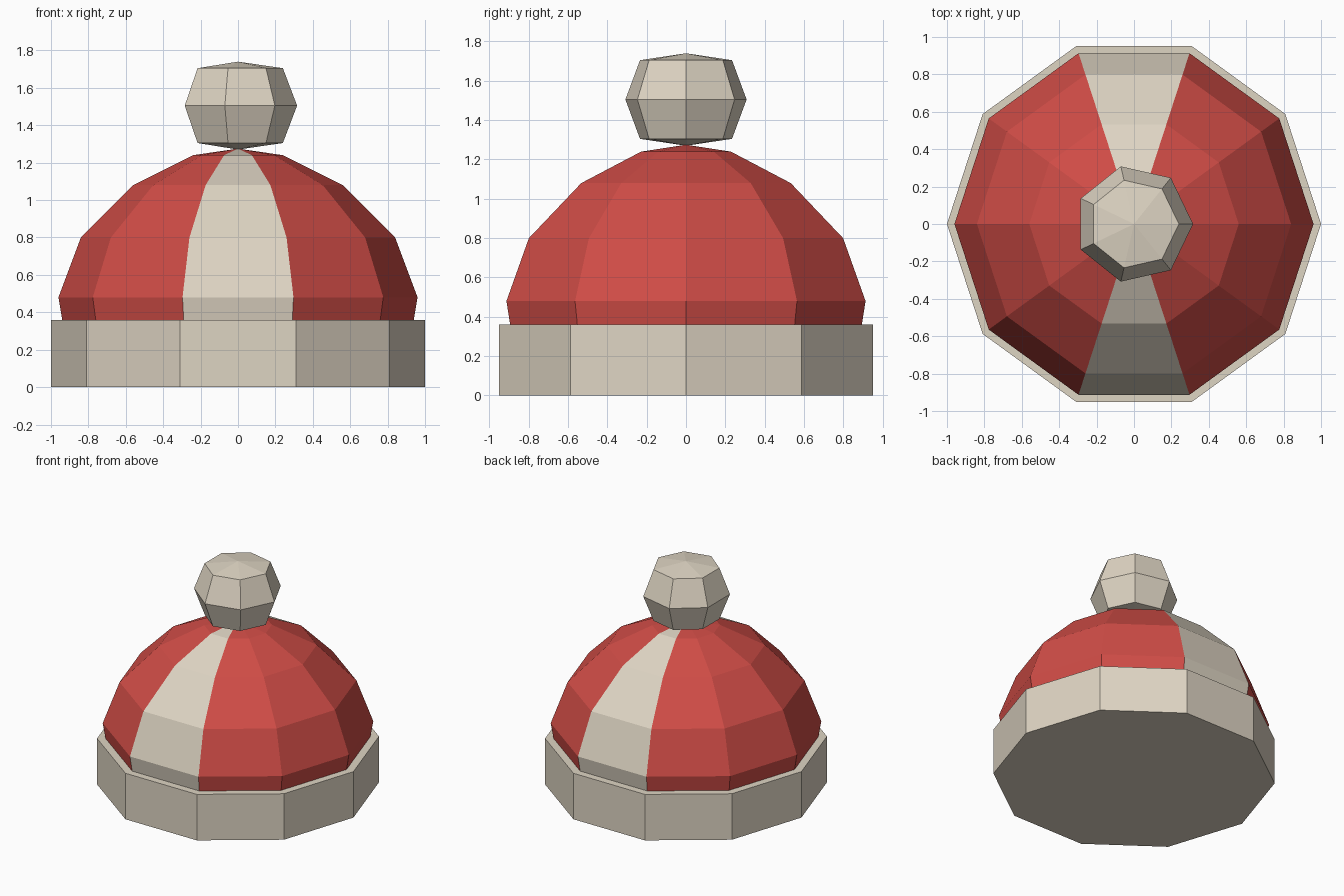
import bpy, bmesh, math

cube = bpy.data.objects.get("Cube")
if cube:
    bpy.data.objects.remove(cube, do_unlink=True)


def material(name, rgb):
    mat = bpy.data.materials.new(name)
    mat.use_nodes = True
    mat.diffuse_color = (*rgb, 1)
    mat.node_tree.nodes["Principled BSDF"].inputs["Base Color"].default_value = (*rgb, 1)
    return mat


cream = material("cream wool", (0.73, 0.66, 0.545))
red = material("red wool", (0.63, 0.073, 0.062))


def lathe(name, profile, sides, mats, stripe=False):
    """Flat-faced turned part from (radius, height) points, listed bottom to top."""
    bm = bmesh.new()
    rings = []
    for r, z in profile:
        if r == 0:
            rings.append([bm.verts.new((0, 0, z))] * sides)
        else:
            angles = [math.tau * i / sides for i in range(sides)]
            rings.append([bm.verts.new((r * math.cos(a), r * math.sin(a), z)) for a in angles])
    for low, high in zip(rings, rings[1:]):
        for i in range(sides):
            j = (i + 1) % sides
            corners = dict.fromkeys((low[i], low[j], high[j], high[i]))
            bm.faces.new(list(corners))
    # Close open ends
    for ring in (rings[0], rings[-1]):
        if ring[0] is not ring[1]:
            bm.faces.new(ring)
    bmesh.ops.recalc_face_normals(bm, faces=bm.faces)
    # Contrasting panel down the front and back
    if stripe:
        for f in bm.faces:
            c = f.calc_center_median()
            if abs(c.x) < 0.01 and abs(c.y) > 0.01:
                f.material_index = 1
    mesh = bpy.data.meshes.new(name)
    bm.to_mesh(mesh)
    bm.free()
    for m in mats:
        mesh.materials.append(m)
    obj = bpy.data.objects.new(name, mesh)
    bpy.context.collection.objects.link(obj)
    return obj


# Folded brim
lathe("brim", [(1, 0), (1, 0.36)], 10, [cream])

# Knitted crown with front and back stripe
lathe("crown", [(0.91, 0.2), (0.94, 0.36), (0.96, 0.48), (0.84, 0.8),
                (0.56, 1.08), (0.24, 1.24), (0, 1.275)], 10, [red, cream], stripe=True)

# Bobble on top
lathe("bobble", [(0, 1.27), (0.24, 1.305), (0.316, 1.505), (0.24, 1.705), (0, 1.74)], 7, [cream])
